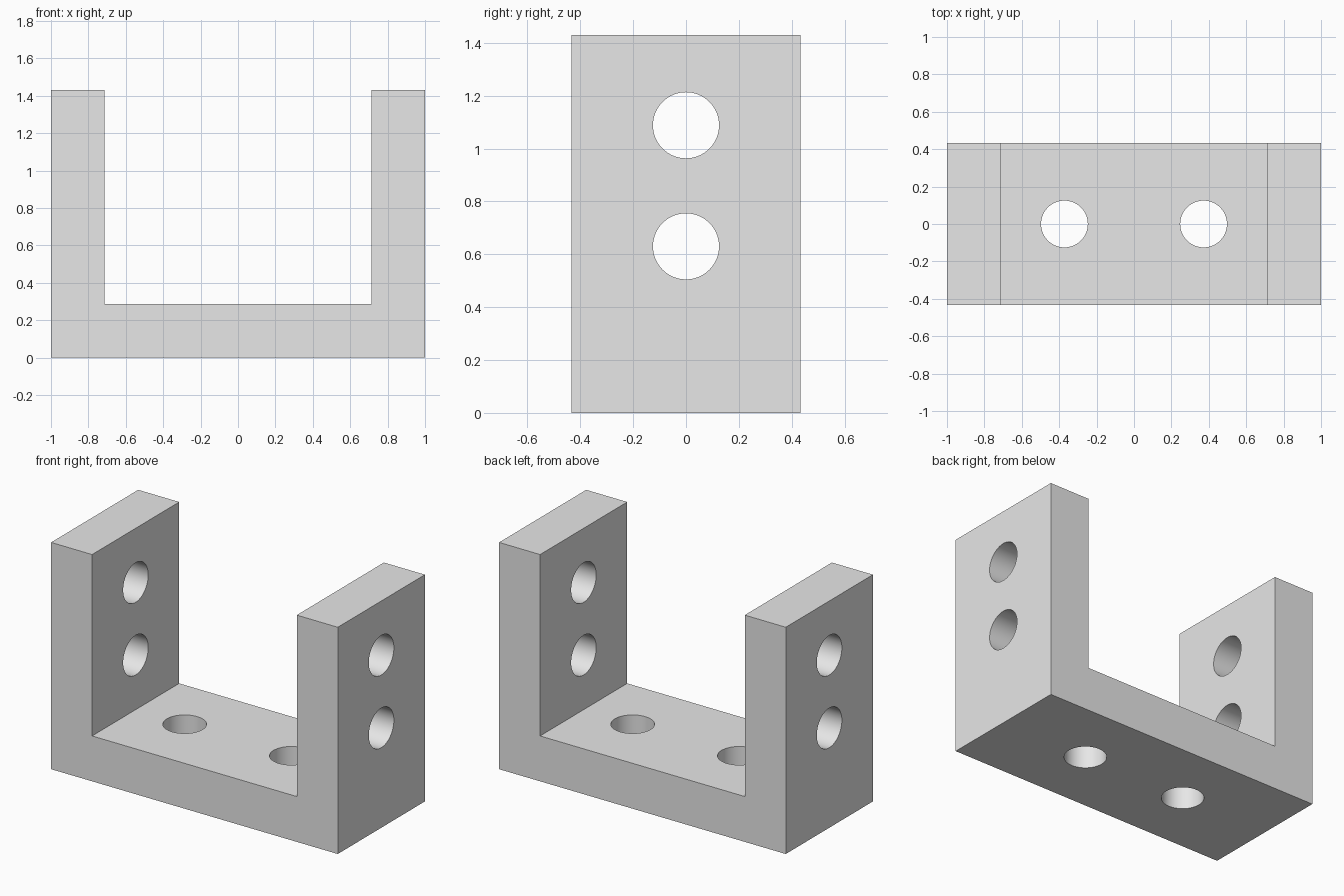
import bpy, bmesh, math
from mathutils import Matrix

cube = bpy.data.objects.get("Cube")
if cube:
    bpy.data.objects.remove(cube, do_unlink=True)

HEIGHT, WALL, HALF_DEPTH, HOLE_R = 1.43, 0.286, 0.434, 0.125

grey = bpy.data.materials.new("light grey")
grey.use_nodes = True
grey.diffuse_color = (0.8, 0.8, 0.8, 1)
grey.node_tree.nodes["Principled BSDF"].inputs["Base Color"].default_value = (0.8, 0.8, 0.8, 1)


def make_object(name, bm):
    bmesh.ops.recalc_face_normals(bm, faces=bm.faces)
    mesh = bpy.data.meshes.new(name)
    bm.to_mesh(mesh)
    bm.free()
    mesh.materials.append(grey)
    obj = bpy.data.objects.new(name, mesh)
    bpy.context.collection.objects.link(obj)
    return obj


# U-shaped bracket: front profile extruded through the depth
inner = 1 - WALL
profile = [(-1, 0), (1, 0), (1, HEIGHT), (inner, HEIGHT),
           (inner, WALL), (-inner, WALL), (-inner, HEIGHT), (-1, HEIGHT)]
bm = bmesh.new()
face = bm.faces.new([bm.verts.new((x, -HALF_DEPTH, z)) for x, z in profile])
extruded = bmesh.ops.extrude_face_region(bm, geom=[face])["geom"]
bmesh.ops.translate(bm, vec=(0, 2 * HALF_DEPTH, 0),
                    verts=[v for v in extruded if isinstance(v, bmesh.types.BMVert)])
bracket = make_object("u_bracket", bm)

# Bolt holes: two through the base, two through both uprights
bm = bmesh.new()


def add_drill(location, length, turn=0):
    matrix = Matrix.Translation(location) @ Matrix.Rotation(turn, 4, "Y")
    bmesh.ops.create_cone(bm, cap_ends=True, segments=64, radius1=HOLE_R,
                          radius2=HOLE_R, depth=length, matrix=matrix)


for x in (-0.372, 0.372):
    add_drill((x, 0, WALL / 2), WALL + 0.1)
for z in (0.63, 1.088):
    add_drill((0, 0, z), 2.2, math.pi / 2)
drills = make_object("hole_cutter", bm)
drills.hide_render = True

# Cut the holes, then drop the cutter
cut = bracket.modifiers.new("bolt_holes", "BOOLEAN")
cut.operation, cut.solver, cut.object = "DIFFERENCE", "EXACT", drills
bpy.ops.object.select_all(action="DESELECT")
bracket.select_set(True)
bpy.context.view_layer.objects.active = bracket
bpy.ops.object.modifier_apply(modifier=cut.name)
bpy.data.objects.remove(drills, do_unlink=True)

# Smooth hole walls with crisp rims
bpy.ops.object.shade_smooth_by_angle(angle=math.radians(30))
